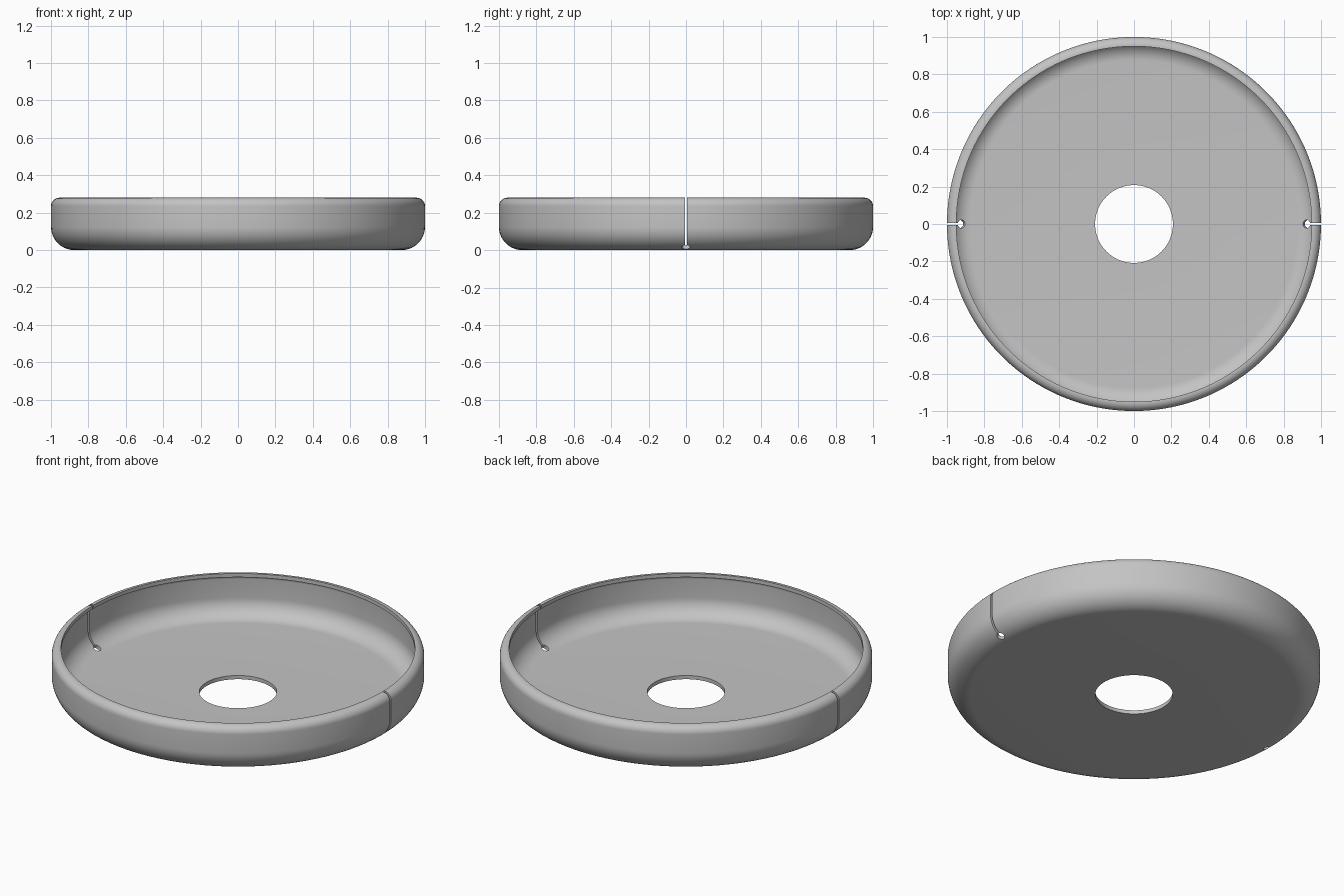
import bpy, bmesh, math
from mathutils import Vector, Matrix

cube = bpy.data.objects.get("Cube")
if cube:
    bpy.data.objects.remove(cube, do_unlink=True)

THICK = 0.022      # sheet thickness
FILLET = 0.125     # outer radius of the bottom bend
CURL = 0.045       # outer radius of the rolled rim
HOLE = 0.208       # centre hole radius
HEIGHT = 0.28
SEGMENTS = 144

grey = bpy.data.materials.new("plain grey")
grey.use_nodes = True
colour = (0.55, 0.55, 0.55, 1)
grey.diffuse_color = colour
grey.node_tree.nodes["Principled BSDF"].inputs["Base Color"].default_value = colour


def arc(cx, cz, r, start, end, steps):
    angles = [math.radians(start + (end - start) * i / steps) for i in range(steps + 1)]
    return [(cx + r * math.cos(a), cz + r * math.sin(a)) for a in angles]


def make_object(name, bm):
    bmesh.ops.recalc_face_normals(bm, faces=bm.faces)
    mesh = bpy.data.meshes.new(name)
    bm.to_mesh(mesh)
    bm.free()
    mesh.materials.append(grey)
    obj = bpy.data.objects.new(name, mesh)
    bpy.context.collection.objects.link(obj)
    return obj


# Dish: a closed sheet profile with bent base and inward rolled rim, turned about z
bend = (1 - FILLET, FILLET)
curl = (1 - CURL, HEIGHT - CURL)
lip = 0.95
profile = [(HOLE, 0)]
profile += arc(*bend, FILLET, -90, 0, 14)
profile += arc(*curl, CURL, 0, 90, 10)
profile += [(lip, HEIGHT), (lip, HEIGHT - THICK)]
profile += arc(*curl, CURL - THICK, 90, 0, 10)
profile += arc(*bend, FILLET - THICK, 0, -90, 14)
profile += [(HOLE, THICK)]

bm = bmesh.new()
rings = []
for i in range(SEGMENTS):
    a = math.tau * (i + 0.5) / SEGMENTS
    rings.append([bm.verts.new((r * math.cos(a), r * math.sin(a), z)) for r, z in profile])
for i, ring in enumerate(rings):
    following = rings[(i + 1) % SEGMENTS]
    for j in range(len(profile)):
        k = (j + 1) % len(profile)
        bm.faces.new((ring[j], following[j], following[k], ring[k]))
dish = make_object("dish", bm)

# Slot and relief hole cutters on both sides
tilt = math.radians(28)
cutters = []
for side in (-1, 1):
    normal = Vector((side * math.sin(tilt), 0, -math.cos(tilt)))
    centre = Vector((side * bend[0], 0, bend[1])) + normal * (FILLET - THICK / 2)

    bm = bmesh.new()
    turn = normal.to_track_quat('Z', 'Y').to_matrix().to_4x4()
    bmesh.ops.create_cone(bm, cap_ends=True, segments=24, radius1=0.022, radius2=0.022,
                          depth=0.1, matrix=Matrix.Translation(centre) @ turn)
    cutters.append(make_object("relief_hole_cutter", bm))

    bm = bmesh.new()
    place = Matrix.Translation((centre.x + side * 0.1, 0, 0.15))
    bmesh.ops.create_cube(bm, size=1, matrix=place @ Matrix.Diagonal((0.2, 0.012, 0.4, 1)))
    cutters.append(make_object("slot_cutter", bm))

bpy.ops.object.select_all(action='DESELECT')
bpy.context.view_layer.objects.active = dish
dish.select_set(True)
for cutter in cutters:
    cutter.hide_render = True
    cut = dish.modifiers.new("cut", 'BOOLEAN')
    cut.operation = 'DIFFERENCE'
    cut.solver = 'EXACT'
    cut.object = cutter
    bpy.ops.object.modifier_apply(modifier=cut.name)
for cutter in cutters:
    bpy.data.objects.remove(cutter, do_unlink=True)

bpy.ops.object.shade_smooth_by_angle(angle=math.radians(35))
